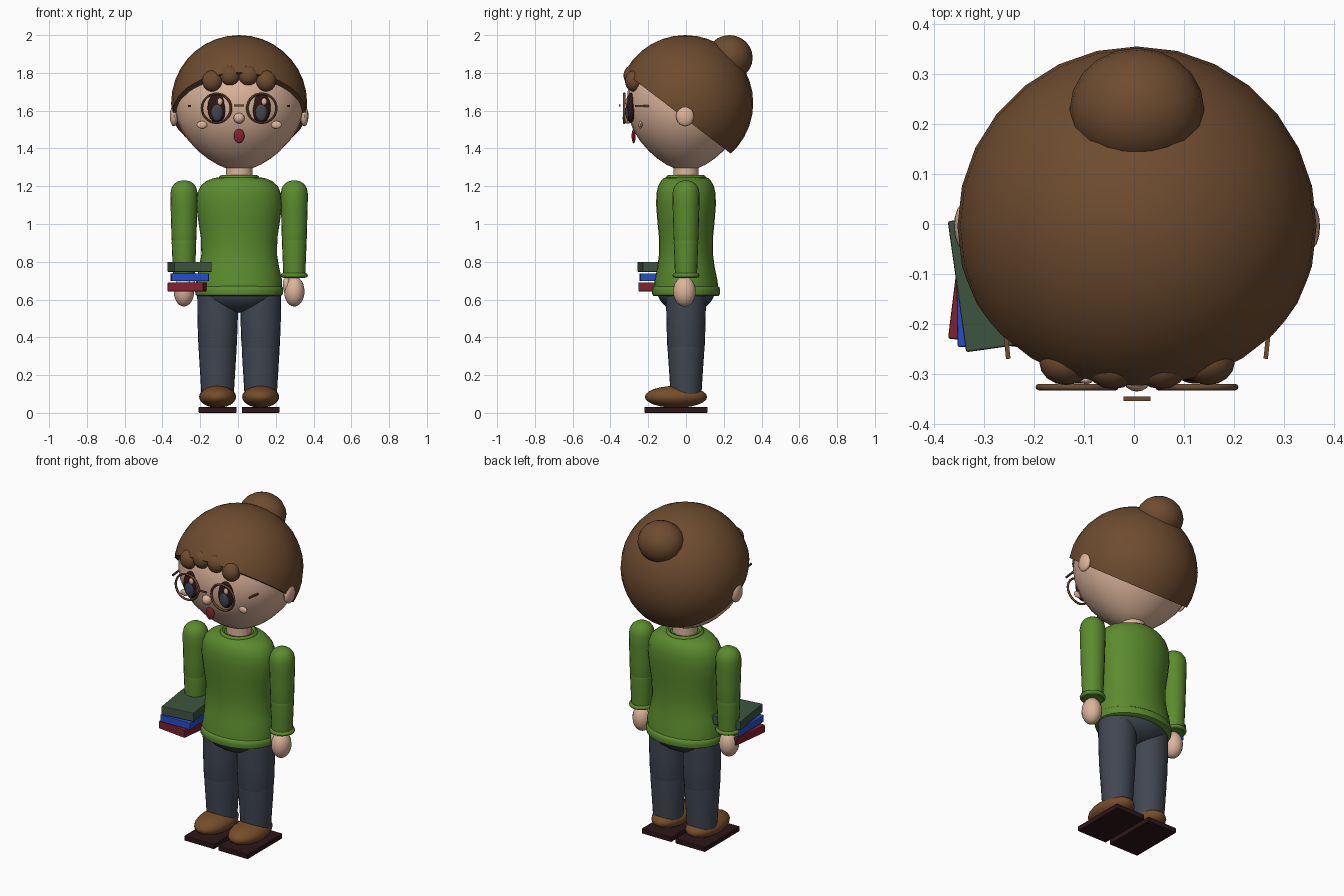
import bpy, bmesh, math
from mathutils import Vector

if "Cube" in bpy.data.objects:
    bpy.data.objects.remove(bpy.data.objects["Cube"])

CX = 0.006  # body centre line


def mat(name, rgb):
    m = bpy.data.materials.new(name)
    m.diffuse_color = (*rgb, 1)
    m.use_nodes = True
    m.node_tree.nodes["Principled BSDF"].inputs["Base Color"].default_value = m.diffuse_color
    return m


HAIR = mat("hair_brown", (0.155, 0.072, 0.029))
SKIN = mat("skin", (0.72, 0.46, 0.33))
GREEN = mat("sweater_green", (0.105, 0.26, 0.027))
JEANS = mat("trouser_slate", (0.052, 0.062, 0.085))
SHOE = mat("shoe_brown", (0.18, 0.075, 0.022))
SOLE = mat("dark_sole", (0.025, 0.008, 0.009))
PINE = mat("book_pine", (0.048, 0.09, 0.048))
BLUE = mat("book_blue", (0.018, 0.075, 0.62))
RED = mat("book_red", (0.23, 0.015, 0.025))


def finish(name, bm, material, smooth=True):
    bmesh.ops.recalc_face_normals(bm, faces=bm.faces)
    me = bpy.data.meshes.new(name)
    bm.to_mesh(me)
    bm.free()
    me.materials.append(material)
    ob = bpy.data.objects.new(name, me)
    bpy.context.collection.objects.link(ob)
    if smooth:
        bpy.ops.object.select_all(action='DESELECT')
        ob.select_set(True)
        bpy.context.view_layer.objects.active = ob
        bpy.ops.object.shade_smooth_by_angle(angle=math.radians(45))
    return ob


def ball(name, loc, size, material, seg=24, rings=14):
    bm = bmesh.new()
    bmesh.ops.create_uvsphere(bm, u_segments=seg, v_segments=rings, radius=1)
    for v in bm.verts:
        v.co = Vector(a * b for a, b in zip(v.co, size))
    ob = finish(name, bm, material)
    ob.location = (loc[0] + CX, loc[1], loc[2])
    return ob


def box(name, loc, size, material, turn=0, bevel=0):
    bm = bmesh.new()
    bmesh.ops.create_cube(bm, size=1)
    for v in bm.verts:
        v.co = Vector(a * b for a, b in zip(v.co, size))
    if bevel:
        bmesh.ops.bevel(bm, geom=bm.edges[:], offset=bevel, segments=2, affect='EDGES', profile=0.5)
    ob = finish(name, bm, material, smooth=False)
    ob.location = (loc[0] + CX, loc[1], loc[2])
    ob.rotation_euler.z = math.radians(turn)
    return ob


def loft(name, x, profile, material, seg=28):
    """Stack of ellipses given as (z, x radius, y radius), capped at both ends."""
    bm = bmesh.new()
    rows = []
    for z, rx, ry in profile:
        rows.append([bm.verts.new((rx * math.cos(t), ry * math.sin(t), z))
                     for t in (2 * math.pi * i / seg for i in range(seg))])
    for a, b in zip(rows, rows[1:]):
        for i in range(seg):
            j = (i + 1) % seg
            bm.faces.new((a[i], a[j], b[j], b[i]))
    bm.faces.new(rows[0])
    bm.faces.new(rows[-1])
    ob = finish(name, bm, material)
    ob.location.x = x + CX
    return ob


def ring(name, loc, rx, ry, minor, material, upright=False, seg=28):
    bm = bmesh.new()
    n = 8
    grid = []
    for i in range(seg):
        t = 2 * math.pi * i / seg
        row = []
        for k in range(n):
            p = 2 * math.pi * k / n
            c, h = minor * math.cos(p), minor * math.sin(p)
            u, w = (rx + c) * math.cos(t), (ry + c) * math.sin(t)
            row.append(bm.verts.new((u, h, w) if upright else (u, w, h)))
        grid.append(row)
    for i in range(seg):
        a, b = grid[i], grid[(i + 1) % seg]
        for k in range(n):
            m = (k + 1) % n
            bm.faces.new((a[k], b[k], b[m], a[m]))
    ob = finish(name, bm, material)
    ob.location = (loc[0] + CX, loc[1], loc[2])
    return ob


# head, tapering to the chin
loft("head", 0, [(z, r, r * 0.91) for z, r in (
    (1.288, 0.03), (1.297, 0.075), (1.315, 0.115), (1.345, 0.165), (1.385, 0.215),
    (1.44, 0.268), (1.5, 0.308), (1.57, 0.336), (1.64, 0.346), (1.72, 0.337),
    (1.8, 0.305), (1.87, 0.255), (1.93, 0.18), (1.97, 0.09))], SKIN)
loft("neck", 0, [(1.22, 0.07, 0.067), (1.33, 0.07, 0.067)], SKIN)

# hair cap: sphere sliced by a plane sloping down to the nape
bm = bmesh.new()
bmesh.ops.create_uvsphere(bm, u_segments=28, v_segments=18, radius=0.36)
cut = bmesh.ops.bisect_plane(bm, geom=bm.verts[:] + bm.edges[:] + bm.faces[:],
                             plane_co=(0, 0, -0.083), plane_no=Vector((0, 0.764, 1)).normalized(),
                             clear_inner=True)
bmesh.ops.holes_fill(bm, edges=[e for e in cut['geom_cut'] if isinstance(e, bmesh.types.BMEdge)])
finish("hair_cap", bm, HAIR).location = (CX, -0.004, 1.64)
ball("hair_bun", (0, 0.23, 1.88), (0.135, 0.123, 0.12), HAIR, 20, 12)

for s, side in ((-1, "left"), (1, "right")):
    # fringe curls
    ball(f"outer_curl_{side}", (s * 0.142, -0.277, 1.757), (0.054, 0.046, 0.056), HAIR, 16, 10)
    ball(f"inner_curl_{side}", (s * 0.048, -0.287, 1.786), (0.053, 0.044, 0.053), HAIR, 16, 10)
    # face
    ball(f"ear_{side}", (s * 0.345, -0.005, 1.572), (0.022, 0.048, 0.055), SKIN, 16, 10)
    ball(f"eye_{side}", (s * 0.117, -0.292, 1.615), (0.05, 0.024, 0.08), SOLE, 20, 12)
    ball(f"iris_{side}", (s * 0.117, -0.306, 1.595), (0.031, 0.014, 0.05), JEANS, 16, 10)
    ball(f"eye_glint_{side}", (s * 0.117 + 0.015, -0.313, 1.648), (0.014, 0.008, 0.019), SKIN, 12, 8)
    ball(f"cheek_{side}", (s * 0.197, -0.241, 1.525), (0.028, 0.01, 0.02), SKIN, 16, 10)
    # glasses
    ring(f"glasses_rim_{side}", (s * 0.12, -0.327, 1.613), 0.077, 0.077, 0.0065, HAIR, upright=True)
    box(f"glasses_temple_{side}", (s * 0.262, -0.233, 1.625), (0.009, 0.075, 0.009), HAIR, turn=-s * 6)
    # sleeves
    sx = s * 0.292
    loft(f"upper_sleeve_{side}", sx, [(z, r, r) for z, r in (
        (0.9, 0.062), (0.92, 0.066), (1.0, 0.068), (1.1, 0.071), (1.16, 0.072), (1.19, 0.066),
        (1.212, 0.052), (1.225, 0.033), (1.231, 0.01))], GREEN, 20)
    loft(f"lower_sleeve_{side}", sx, [(z, r, r) for z, r in (
        (0.715, 0.058), (0.8, 0.061), (0.9, 0.065), (0.93, 0.064), (0.95, 0.05))], GREEN, 20)
    ring(f"cuff_{side}", (sx, 0, 0.728), 0.06, 0.06, 0.012, GREEN, seg=20)
    # hands
    ball(f"hand_{side}", (sx, -0.008, 0.643), (0.055, 0.06, 0.08), SKIN, 18, 12)
    ball(f"thumb_{side}", (s * 0.252, -0.02, 0.678), (0.021, 0.024, 0.042), SKIN, 12, 8)
    # trouser legs
    lx = s * 0.114
    loft(f"thigh_{side}", lx, [(0.335, 0.097, 0.095), (0.36, 0.102, 0.1), (0.5, 0.107, 0.104),
                               (0.64, 0.108, 0.106)], JEANS, 24)
    loft(f"shin_{side}", lx, [(0.1, 0.086, 0.082), (0.2, 0.092, 0.088), (0.33, 0.1, 0.097),
                              (0.36, 0.1, 0.097)], JEANS, 24)
    # shoes
    ball(f"shoe_{side}", (lx, -0.053, 0.085), (0.098, 0.165, 0.058), SHOE, 20, 12)
    box(f"sole_{side}", (lx, -0.053, 0.0155), (0.2, 0.335, 0.031), SOLE, bevel=0.004)

box("glasses_bridge", (0, -0.35, 1.627), (0.054, 0.009, 0.009), HAIR)
ball("nose", (0, -0.308, 1.56), (0.029, 0.028, 0.028), SKIN, 16, 10)
ball("mouth", (0, -0.277, 1.466), (0.028, 0.011, 0.039), RED, 16, 10)

# sweater
loft("sweater", 0, [
    (0.64, 0.225, 0.172), (0.7, 0.228, 0.167), (0.77, 0.212, 0.152), (0.84, 0.2, 0.143),
    (0.93, 0.203, 0.143), (1.02, 0.217, 0.152), (1.1, 0.227, 0.158), (1.16, 0.222, 0.157),
    (1.2, 0.205, 0.148), (1.227, 0.175, 0.133), (1.243, 0.135, 0.118), (1.25, 0.09, 0.09)], GREEN)
loft("sweater_hem", 0, [(0.618, 0.218, 0.168), (0.624, 0.23, 0.178), (0.645, 0.234, 0.181),
                        (0.664, 0.231, 0.178), (0.672, 0.222, 0.168)], GREEN)
ring("collar", (0, 0, 1.245), 0.092, 0.092, 0.014, GREEN)
ball("trouser_hips", (0, 0, 0.645), (0.215, 0.152, 0.115), JEANS)

# stack of books
for name, x, y, z, w, l, h, turn, m in (
        ("top_book", -0.262, -0.112, 0.773, 0.2, 0.265, 0.053, 8, PINE),
        ("middle_book", -0.262, -0.12, 0.718, 0.2, 0.25, 0.042, 1, BLUE),
        ("bottom_book", -0.27, -0.122, 0.667, 0.19, 0.24, 0.047, -7, RED)):
    box(name, (x, y, z), (w, l, h), m, turn, 0.004)
